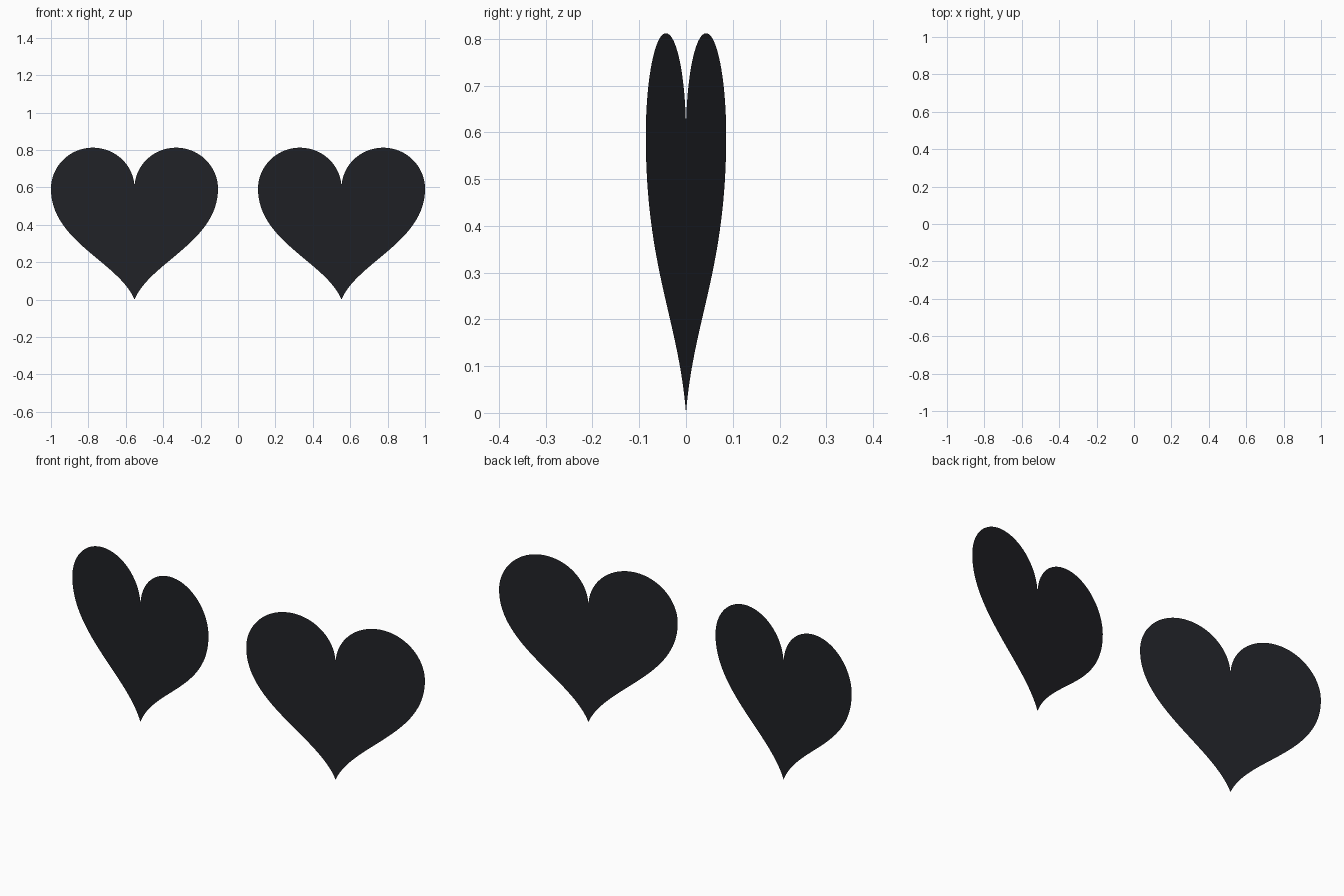
import bpy, bmesh, math
from mathutils import Vector
from mathutils.geometry import interpolate_bezier

if "Cube" in bpy.data.objects:
    bpy.data.objects.remove(bpy.data.objects["Cube"])

TILT = math.atan2(0.086, 0.4465)   # wrap angle of each lens
CX = 0.5535                        # lens centre in x
W, R, K = 0.4547, 0.2273, 0.1255   # half width, lobe radius, circle handle
H = 0.218                          # lobe height
KH = H * 0.5523

# half heart outline: cleft -> lobe top -> side -> tip, as bezier segments
SEGMENTS = [
    ((0, 0.595), (0, 0.595 + KH), (R - K, 0.812), (R, 0.812)),
    ((R, 0.812), (R + K, 0.812), (W, 0.592 + KH), (W, 0.592)),
    ((W, 0.592), (W, 0.31), (0.085, 0.20), (0, 0)),
]


def half_outline():
    pts = []
    for seg in SEGMENTS:
        a, h1, h2, b = [Vector((p[0], 0, p[1])) for p in seg]
        pts += interpolate_bezier(a, h1, h2, b, 33)[:-1]
    return pts + [Vector((0, 0, 0))]


def heart_lens(name, side):
    # thin heart sheet, outer end swept back
    right = half_outline()
    left = [Vector((-p.x, 0, p.z)) for p in reversed(right[1:-1])]
    c, s = math.cos(TILT), math.sin(TILT)
    bm = bmesh.new()
    verts = [bm.verts.new((side * (CX + p.x * c), p.x * s, p.z)) for p in right + left]
    face = bm.faces.new(verts)
    bm.normal_update()
    if face.normal.y > 0:
        face.normal_flip()
    bmesh.ops.triangulate(bm, faces=bm.faces[:])
    mesh = bpy.data.meshes.new(name)
    bm.to_mesh(mesh)
    bm.free()
    obj = bpy.data.objects.new(name, mesh)
    bpy.context.collection.objects.link(obj)
    mat = bpy.data.materials.get("dark_lens") or bpy.data.materials.new("dark_lens")
    mat.diffuse_color = (0.015, 0.016, 0.02, 1)
    mat.use_nodes = True
    mat.node_tree.nodes["Principled BSDF"].inputs["Base Color"].default_value = mat.diffuse_color
    mesh.materials.append(mat)


heart_lens("left_lens", -1)
heart_lens("right_lens", 1)
